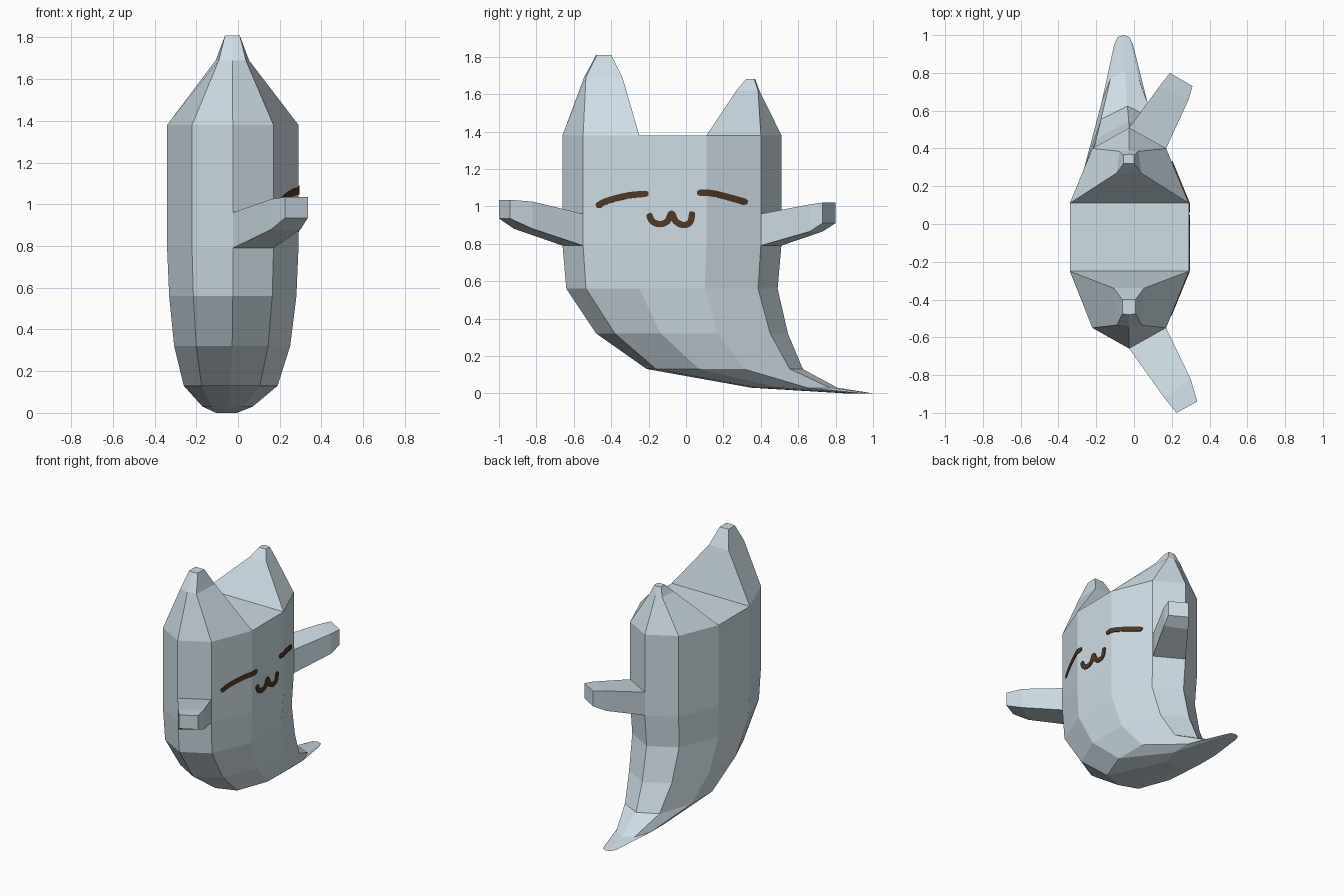
import bpy, bmesh
from mathutils import Vector

if "Cube" in bpy.data.objects:
    bpy.data.objects.remove(bpy.data.objects["Cube"])


def material(name, rgb):
    m = bpy.data.materials.new(name)
    m.diffuse_color = (*rgb, 1)
    m.use_nodes = True
    m.node_tree.nodes["Principled BSDF"].inputs["Base Color"].default_value = m.diffuse_color
    return m


PALE = material("pale blue grey", (0.62, 0.72, 0.78))
BROWN = material("dark brown", (0.080, 0.040, 0.018))


def finish(bm, name, mat, recalc=True):
    if recalc:
        bmesh.ops.recalc_face_normals(bm, faces=bm.faces)
    me = bpy.data.meshes.new(name)
    bm.to_mesh(me)
    bm.free()
    me.materials.append(mat)
    ob = bpy.data.objects.new(name, me)
    bpy.context.collection.objects.link(ob)
    return ob


def bridge(bm, a, b, closed=True):
    n = len(a)
    for i in range(n if closed else n - 1):
        j = (i + 1) % n
        bm.faces.new((a[i], a[j], b[j], b[i]))


# Body: ten-sided rings lofted from the tail tip up to the top of the head
SIDE = (0, .62, 1, 1, .62, 0, -.62, -1, -1, -.62)
YIDX = (0, 1, 2, 3, 4, 5, 4, 3, 2, 1)
RINGS = [  # z, centre x, half width, six y stations
    (0.00, -.055, .05, (.85, .87, .91, .95, .99, 1.0)),
    (0.03, -.050, .12, (.35, .38, .50, .65, .77, .81)),
    (0.13, -.035, .225, (-.21, -.16, .07, .31, .555, .625)),
    (0.32, -.028, .278, (-.48, -.38, -.135, .17, .45, .545)),
    (0.56, -.025, .305, (-.64, -.535, -.25, .10, .385, .49)),
    (0.79, -.025, .315, (-.66, -.55, -.25, .11, .40, .51)),
    (1.38, -.025, .315, (-.66, -.55, -.25, .11, .40, .51)),
]
bm = bmesh.new()
rings = [[bm.verts.new((cx + s * hw, ys[k], z)) for s, k in zip(SIDE, YIDX)]
         for z, cx, hw, ys in RINGS]
for a, b in zip(rings, rings[1:]):
    bridge(bm, a, b)
bm.faces.new(rings[0])
top = rings[-1]
bm.faces.new([top[i] for i in (2, 3, 7, 8)])


# Ears: grown from the two ends of the top ring
def ear(base, sign, levels):
    prev = base
    for z, inner, outer, yi, ys, yo in levels:
        pts = ((-inner, yi), (-outer, ys), (0, yo), (outer, ys), (inner, yi))
        ring = [bm.verts.new((-.027 + sign * x, y, z)) for x, y in pts]
        bridge(bm, prev, ring)
        prev = ring
    bm.faces.new(prev)


ear([top[i] for i in (8, 9, 0, 1, 2)], 1,
    [(1.69, .08, .065, -.34, -.535, -.545), (1.81, .035, .035, -.40, -.475, -.48)])
ear([top[i] for i in (3, 4, 5, 6, 7)], -1,
    [(1.62, .065, .05, .27, .385, .392), (1.68, .028, .028, .32, .365, .37)])
finish(bm, "body", PALE)


# Arms: tapering four-sided lofts, each section is an outer and inner corner
def arm(name, sections):
    bm = bmesh.new()
    prev = None
    for (x1, y1), (x2, y2), lo, hi in sections:
        ring = [bm.verts.new(p) for p in
                ((x1, y1, lo), (x2, y2, lo), (x2, y2, hi), (x1, y1, hi))]
        if prev:
            bridge(bm, prev, ring)
        prev = ring
    bm.faces.new(prev)
    finish(bm, name, PALE)


arm("front_arm", [((-.025, -.66), (.17, -.55), .79, .96),
                  ((.16, -.92), (.30, -.82), .88, 1.025),
                  ((.225, -1.0), (.335, -.94), .935, 1.035)])
arm("back_arm", [((-.025, .51), (.17, .40), .79, .96),
                 ((.135, .73), (.29, .66), .865, 1.01),
                 ((.19, .80), (.31, .73), .91, 1.02)])


# Face: thin painted strokes that follow the body surface on the +x side
def surface_x(y):
    edge = max(-.25 - y, y - .11, 0)
    return .29 - edge * .41 + .006


def stroke(name, points, width=.034, steps=6):
    p = [Vector(q) for q in points]
    p = [2 * p[0] - p[1]] + p + [2 * p[-1] - p[-2]]
    path = []
    for i in range(1, len(p) - 2):
        a, b, c, d = p[i - 1:i + 3]
        for s in range(steps):
            t = s / steps
            path.append(.5 * (2 * b + (c - a) * t + (2 * a - 5 * b + 4 * c - d) * t ** 2
                              + (3 * b - a - 3 * c + d) * t ** 3))
    path.append(p[-2])
    bm = bmesh.new()
    left, right = [], []
    last = len(path) - 1
    for i, q in enumerate(path):
        d = (path[min(i + 1, last)] - path[max(i - 1, 0)]).normalized()
        n = Vector((-d.y, d.x)) * width / 2 * (.6 if i in (0, last) else 1)
        for side, r in ((left, q + n), (right, q - n)):
            side.append(bm.verts.new((surface_x(r.x), r.x, r.y)))
    bridge(bm, right, left, closed=False)
    ob = finish(bm, name, BROWN, recalc=False)
    mod = ob.modifiers.new("plate", 'SOLIDIFY')
    mod.thickness = .006
    mod.offset = -1


stroke("left_eye", [(-.48, 1.0), (-.42, 1.03), (-.31, 1.058), (-.20, 1.068)])
stroke("right_eye", [(.06, 1.073), (.14, 1.07), (.24, 1.046), (.33, 1.02)])
stroke("mouth", [(-.20, .962), (-.18, .92), (-.14, .905), (-.10, .92), (-.077, .962),
                 (-.055, .92), (-.015, .90), (.022, .915), (.035, .972)])
